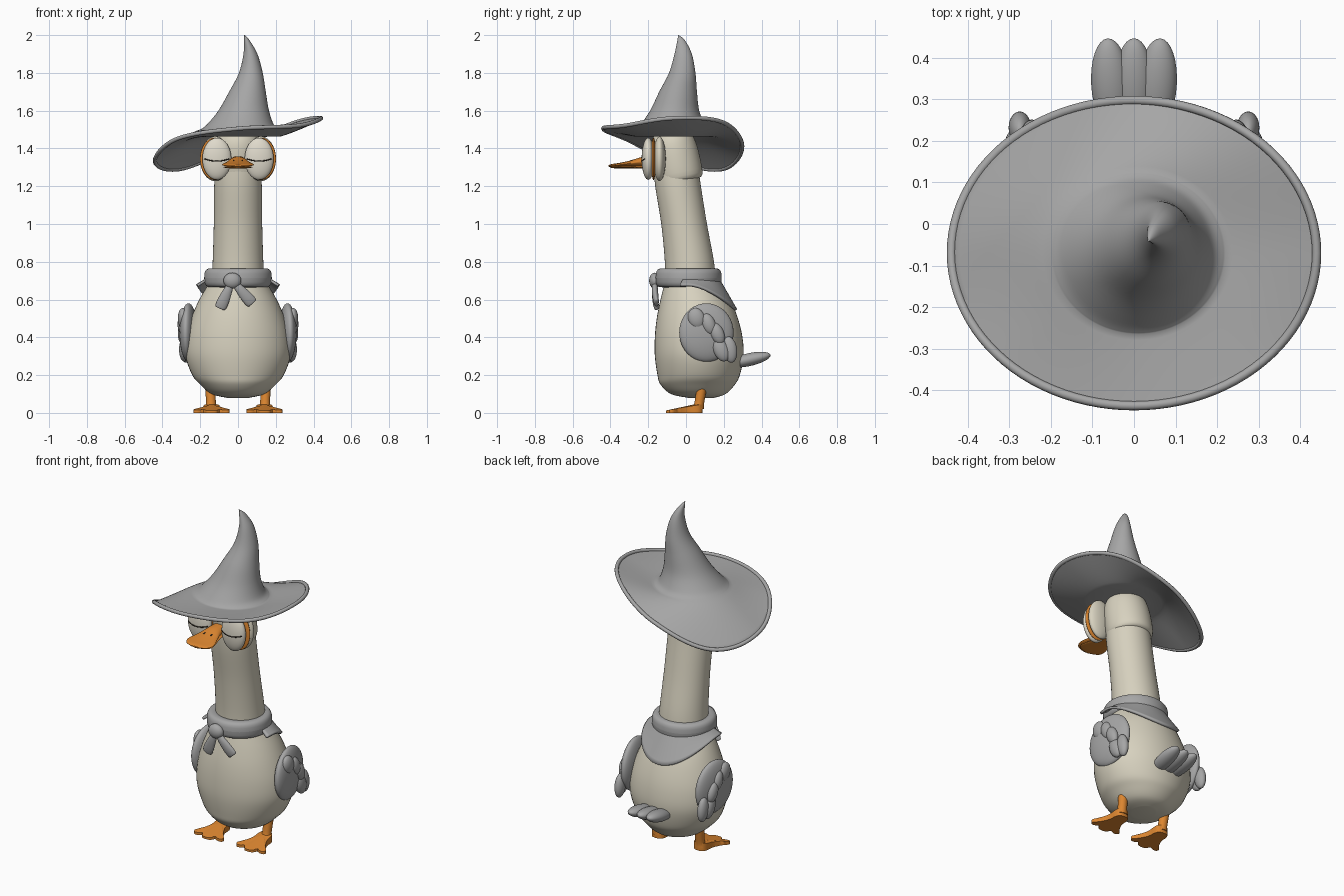
import bpy, bmesh, math
from mathutils import Vector

cube = bpy.data.objects.get("Cube")
if cube:
    bpy.data.objects.remove(cube, do_unlink=True)


def material(name, rgb):
    m = bpy.data.materials.new(name)
    m.use_nodes = True
    m.diffuse_color = (*rgb, 1)
    m.node_tree.nodes["Principled BSDF"].inputs["Base Color"].default_value = (*rgb, 1)
    return m


CREAM = material("cream feathers", (0.68, 0.64, 0.52))
EYELID = material("pale eyelid", (0.74, 0.70, 0.60))
GREY = material("soft grey", (0.38, 0.38, 0.38))
ORANGE = material("orange", (0.72, 0.24, 0.03))
DARK = material("dark brown", (0.02, 0.015, 0.01))


def finish(name, bm, mat, angle=50):
    bmesh.ops.recalc_face_normals(bm, faces=bm.faces)
    mesh = bpy.data.meshes.new(name)
    bm.to_mesh(mesh)
    bm.free()
    mesh.materials.append(mat)
    ob = bpy.data.objects.new(name, mesh)
    bpy.context.collection.objects.link(ob)
    bpy.ops.object.select_all(action="DESELECT")
    ob.select_set(True)
    bpy.context.view_layer.objects.active = ob
    bpy.ops.object.shade_smooth_by_angle(angle=math.radians(angle))
    return ob


def skin(name, rings, mat, closed=True, angle=50):
    """Join rows of points with quads; closed rows get end caps."""
    bm = bmesh.new()
    rows = [[bm.verts.new(p) for p in r] for r in rings]
    n = len(rows[0])
    for a, b in zip(rows, rows[1:]):
        for j in range(n if closed else n - 1):
            k = (j + 1) % n
            bm.faces.new((a[j], a[k], b[k], b[j]))
    if closed:
        bm.faces.new(rows[0])
        bm.faces.new(rows[-1])
    return finish(name, bm, mat, angle)


def spline(keys, steps, cyclic=False):
    """Catmull-Rom interpolation of tuples."""
    n, out = len(keys), []
    pick = (lambda i: keys[i % n]) if cyclic else (lambda i: keys[max(0, min(n - 1, i))])
    for i in range(n if cyclic else n - 1):
        for s in range(steps):
            t = s / steps
            out.append(tuple(
                0.5 * (2 * b + (c - a) * t + (2 * a - 5 * b + 4 * c - d) * t * t
                       + (3 * b - a - 3 * c + d) * t ** 3)
                for a, b, c, d in zip(pick(i - 1), pick(i), pick(i + 1), pick(i + 2))))
    return out if cyclic else out + [keys[-1]]


def ellipse_ring(z, cx, cy, rx, ry, n):
    return [(cx + rx * math.cos(math.tau * j / n), cy + ry * math.sin(math.tau * j / n), z)
            for j in range(n)]


def loft(name, keys, mat, n=48, steps=5):
    return skin(name, [ellipse_ring(*k, n) for k in spline(keys, steps)], mat)


def ball(name, loc, radii, mat, rot=(0, 0, 0)):
    bm = bmesh.new()
    bmesh.ops.create_uvsphere(bm, u_segments=32, v_segments=20, radius=1)
    ob = finish(name, bm, mat)
    ob.location, ob.scale, ob.rotation_euler = loc, radii, rot
    return ob


def wire(name, pts, radius, mat, cyclic=False):
    cu = bpy.data.curves.new(name, "CURVE")
    cu.dimensions = "3D"
    cu.bevel_depth, cu.bevel_resolution, cu.use_fill_caps = radius, 3, True
    sp = cu.splines.new("POLY")
    sp.points.add(len(pts) - 1)
    for p, co in zip(sp.points, pts):
        p.co = (*co, 1)
    sp.use_cyclic_u = cyclic
    cu.materials.append(mat)
    ob = bpy.data.objects.new(name, cu)
    bpy.context.collection.objects.link(ob)
    return ob


# Body, neck and head (height, centre x, centre y, radius x, radius y)
loft("body", [(0.08, 0, 0.08, 0.06, 0.07), (0.1, 0, 0.065, 0.14, 0.145),
              (0.15, 0, 0.062, 0.2, 0.197), (0.2, 0, 0.067, 0.242, 0.218),
              (0.3, 0, 0.07, 0.278, 0.235), (0.4, 0, 0.067, 0.275, 0.232),
              (0.5, 0, 0.06, 0.248, 0.215), (0.6, 0, 0.05, 0.205, 0.185),
              (0.7, 0, 0.03, 0.145, 0.14)], CREAM)
loft("neck", [(0.66, 0, 0.025, 0.14, 0.135), (0.8, 0, 0.018, 0.134, 0.13),
              (1.0, 0, -0.01, 0.128, 0.121), (1.2, 0, -0.042, 0.126, 0.121),
              (1.32, 0, -0.055, 0.12, 0.118)], CREAM)
head = loft("head", [(-0.13, 0, 0, 0.1, 0.1), (-0.1, 0, 0, 0.128, 0.125),
                     (0.04, 0, 0, 0.127, 0.124), (0.12, 0, 0, 0.105, 0.102),
                     (0.17, 0, 0, 0.045, 0.045)], CREAM)
head.location, head.rotation_euler = (0, -0.055, 1.35), (0.2, 0, 0)

# Hat: underside, brim and bent crown as one skin
N = 96
RIM = [c[0] for c in spline([(h,) for h in (1.56, 1.54, 1.41, 1.29, 1.335, 1.455, 1.505, 1.52)],
                            N // 8, True)]


def brim_ring(t, drop):
    cx, rx, ry = 0.01 * (1 - t), 0.21 + 0.23 * t, 0.195 + 0.173 * t
    pts = ellipse_ring(0, cx, -0.07, rx, ry, N)
    return [(x, y, 1.5 + (RIM[j] - 1.5) * t ** 1.3 - drop * (0.008 + 0.03 * (1 - t)))
            for j, (x, y, _) in enumerate(pts)]


crown = spline([(1.5, 0.01, -0.07, 0.21, 0.195), (1.525, 0.012, -0.07, 0.178, 0.172),
                (1.6, 0.03, -0.06, 0.134, 0.13), (1.7, 0.05, -0.042, 0.097, 0.1),
                (1.8, 0.068, -0.02, 0.063, 0.07), (1.9, 0.066, -0.015, 0.037, 0.046),
                (1.97, 0.047, -0.025, 0.016, 0.021), (2.0, 0.035, -0.04, 0.002, 0.002)], 5)
levels = [i / 12 for i in range(13)]
skin("hat", [ellipse_ring(1.462, 0, -0.06, 0.12, 0.12, N)]
     + [brim_ring(t, 1) for t in levels]
     + [brim_ring(t, 0) for t in reversed(levels)]
     + [ellipse_ring(*k, N) for k in crown[1:]], GREY, angle=60)
wire("hat_brim_edge", brim_ring(1, 0), 0.011, GREY, True)

# Neckerchief: rolled collar, knot, tails and a drape at the back
collar = []
for i in range(64):
    a = math.tau * i / 64
    collar.append([])
    for j in range(20):
        b = math.tau * j / 20
        # squared-off tube section
        u = math.copysign(abs(math.cos(b)) ** 0.7, math.cos(b)) * 0.036
        v = math.copysign(abs(math.sin(b)) ** 0.7, math.sin(b)) * 0.05
        collar[-1].append(((0.143 + u) * math.cos(a), 0.014 + (0.139 + u) * math.sin(a), 0.715 + v))
collar_bm_rows = [list(r) for r in zip(*collar)]
skin("scarf_collar", collar_bm_rows + [collar_bm_rows[0]], GREY).data.validate()
ball("scarf_knot", (-0.03, -0.165, 0.7), (0.047, 0.03, 0.042), GREY)
for name, turn in (("scarf_tail_right", 0.42), ("scarf_tail_left", -0.72)):
    tail = loft(name, [(0, 0, 0, 0.012, 0.012), (-0.06, 0, 0, 0.024, 0.016),
                       (-0.12, 0, 0.004, 0.031, 0.016), (-0.155, 0, 0.008, 0.029, 0.013),
                       (-0.162, 0, 0.008, 0.018, 0.008)], GREY, 24)
    tail.location, tail.rotation_euler = (-0.03, -0.165, 0.7), (0, turn, 0)
drape = []
for r in range(9):
    t = r / 8
    row = []
    for i in range(41):
        a = math.radians(-12 + 204 * i / 40)
        hem = 0.675 - 0.13 * max(0, math.sin(a)) ** 1.6
        row.append(((0.16 + 0.058 * t) * math.cos(a), 0.02 + (0.15 + 0.095 * t) * math.sin(a),
                    0.71 + (hem - 0.71) * t))
    drape.append(row)
cloth = skin("scarf_drape", drape, GREY, closed=False).modifiers.new("thickness", "SOLIDIFY")
cloth.thickness, cloth.offset = 0.014, 0

# Paired parts
foot_half = [(0.022, 0.085), (0.04, 0.06), (0.045, 0.01), (0.07, -0.04), (0.095, -0.07),
             (0.088, -0.088), (0.065, -0.088), (0.043, -0.078), (0.028, -0.1), (0.01, -0.106)]
foot_outline = foot_half + [(-x, y) for x, y in reversed(foot_half)]
foot_outline = spline(foot_outline, 3, True)
for s, side in ((1, "left"), (-1, "right")):
    # Wing with overlapping feathers
    ball("wing_" + side, (s * 0.262, 0.108, 0.425), (0.045, 0.145, 0.155), GREY, (0, 0, s * 0.12))
    for i, (x, y, z, ry, rz, turn) in enumerate((
            (0.292, 0.055, 0.5, 0.045, 0.056, 0.3), (0.293, 0.12, 0.47, 0.036, 0.058, 0.35),
            (0.292, 0.165, 0.42, 0.036, 0.06, 0.4), (0.285, 0.185, 0.335, 0.04, 0.066, 0.4),
            (0.275, 0.232, 0.335, 0.038, 0.07, 0.15))):
        ball(f"wing_feather_{side}_{i + 1}", (s * x, y, z), (0.027, ry, rz), GREY, (turn, 0, 0))

    # Leg and webbed foot
    loft("leg_" + side, [(0.02, s * 0.142, 0.062, 0.034, 0.032), (0.05, s * 0.143, 0.07, 0.026, 0.026),
                         (0.13, s * 0.146, 0.083, 0.028, 0.027)], ORANGE, 20)
    rings = []
    for scale, bottom in ((1, True), (1, False), (0.88, False), (0.6, False), (0.3, False), (0.05, False)):
        ring = []
        for x, y in foot_outline:
            py = 0.04 + (y - 0.04) * scale
            rise = 0.012 + 0.035 * max(0, (py + 0.11) / 0.2) + 0.006 * (1 - scale)
            ring.append((s * 0.14 + x * scale, py, 0 if bottom else rise))
        rings.append(ring)
    skin("foot_" + side, rings, ORANGE)

    # Eye: pale socket, orange rim and closed lid with a lash line
    ball("eye_socket_" + side, (s * 0.121, -0.14, 1.345), (0.08, 0.033, 0.118), CREAM)
    ball("eye_rim_" + side, (s * 0.122, -0.172, 1.345), (0.079, 0.013, 0.112), ORANGE)
    ball("eyelid_" + side, (s * 0.112, -0.2, 1.345), (0.077, 0.035, 0.111), EYELID)
    lash = []
    for i in range(17):
        u = -1 + i / 8
        dx, dz = 0.066 * u, -0.012 + 0.012 * u * u
        depth = math.sqrt(1 - (dx / 0.077) ** 2 - (dz / 0.111) ** 2)
        lash.append((s * 0.112 + dx, -0.2 - 0.035 * depth, 1.345 + dz))
    wire("lash_line_" + side, lash, 0.003, DARK)
    ball("nostril_" + side, (s * 0.022, -0.285, 1.336), (0.005, 0.012, 0.004), DARK, (0.15, 0, 0))

# Bill, lofted forward along -y
upper = loft("bill_upper", [(0.15, 0, 1.332, 0.04, 0.028), (0.23, 0, 1.33, 0.048, 0.025),
                            (0.29, 0, 1.322, 0.066, 0.015), (0.35, 0, 1.314, 0.085, 0.01),
                            (0.39, 0, 1.31, 0.07, 0.008), (0.407, 0, 1.308, 0.035, 0.005),
                            (0.41, 0, 1.308, 0.01, 0.003)], ORANGE, 32)
lower = loft("bill_lower", [(0.15, 0, 1.302, 0.04, 0.008), (0.24, 0, 1.302, 0.048, 0.008),
                            (0.34, 0, 1.301, 0.076, 0.007), (0.38, 0, 1.301, 0.066, 0.006),
                            (0.4, 0, 1.301, 0.02, 0.004)], ORANGE, 32)
for part in (upper, lower):
    part.rotation_euler = (math.radians(90), 0, 0)

# Tail feathers
for i, x in enumerate((-0.056, 0, 0.056)):
    ball(f"tail_feather_{i + 1}", (x, 0.335, 0.282), (0.047, 0.115, 0.034), GREY,
         (0.22, 0, -x * 1.2))
